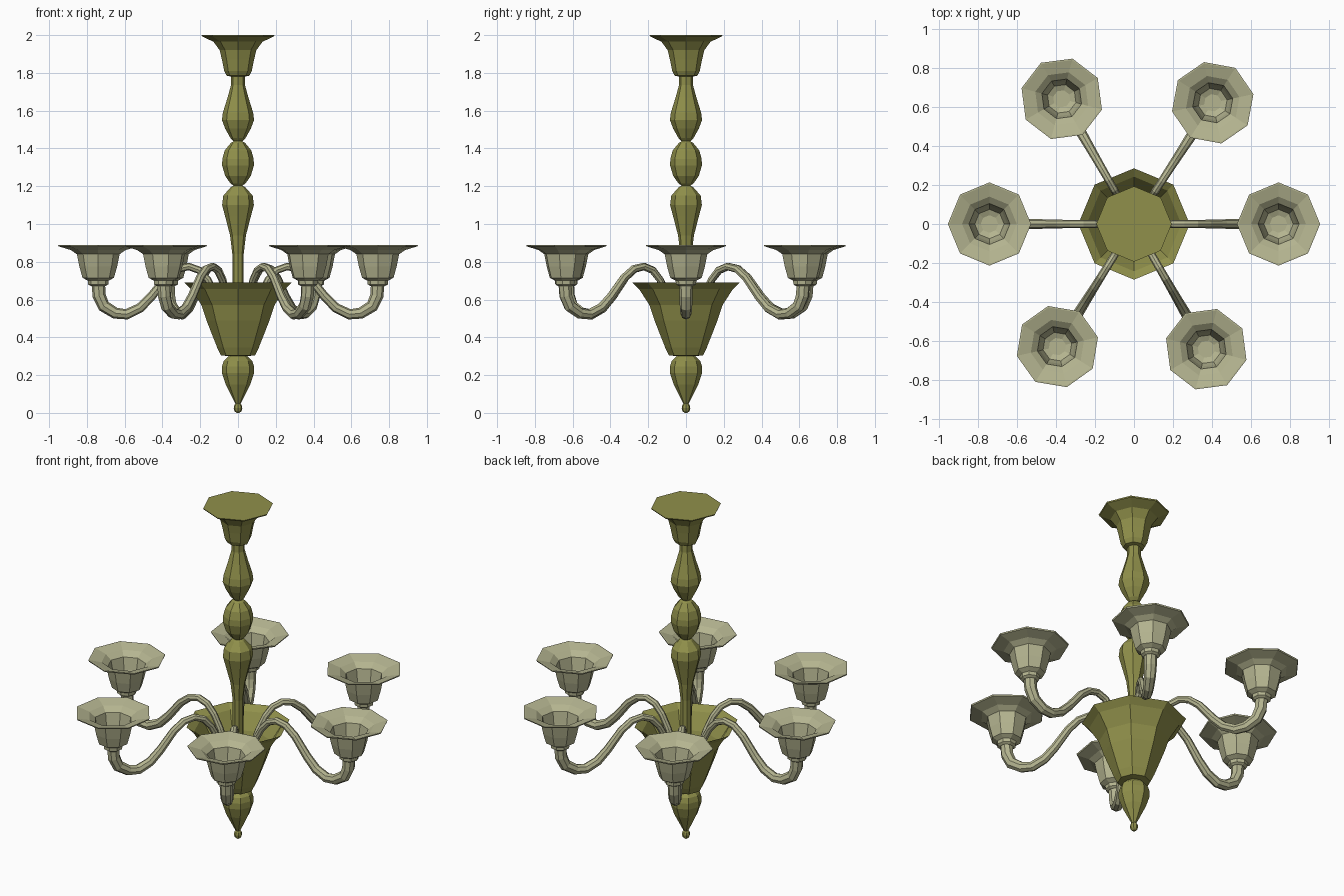
import bpy, bmesh, math
from mathutils import Vector

if "Cube" in bpy.data.objects:
    bpy.data.objects.remove(bpy.data.objects["Cube"])

SIDES = 8


def material(name, col):
    m = bpy.data.materials.new(name)
    m.diffuse_color = (*col, 1)
    m.use_nodes = True
    m.node_tree.nodes["Principled BSDF"].inputs["Base Color"].default_value = m.diffuse_color
    return m


olive = material("olive_glass", (0.28, 0.28, 0.07))
pale = material("pale_glass", (0.46, 0.46, 0.28))


def loft(name, rings, mat):
    """Skin a list of vertex rings and cap both ends."""
    bm = bmesh.new()
    vs = [[bm.verts.new(p) for p in ring] for ring in rings]
    for a, b in zip(vs, vs[1:]):
        for i in range(SIDES):
            j = (i + 1) % SIDES
            bm.faces.new((a[i], a[j], b[j], b[i]))
    bm.faces.new(vs[0][::-1])
    bm.faces.new(vs[-1])
    bmesh.ops.recalc_face_normals(bm, faces=bm.faces)
    me = bpy.data.meshes.new(name)
    bm.to_mesh(me)
    bm.free()
    me.materials.append(mat)
    ob = bpy.data.objects.new(name, me)
    bpy.context.collection.objects.link(ob)
    return ob


def lathe(name, profile, mat, cx=0):
    """Eight-sided turned part from (radius, z) points."""
    ang = [2 * math.pi * i / SIDES for i in range(SIDES)]
    return loft(name, [[(cx + r * math.cos(a), r * math.sin(a), z) for a in ang]
                       for r, z in profile], mat)


def tube(name, path, mat):
    """Tapered tube through (x, z, radius) points in the xz plane."""
    rings = []
    for i, (x, z, r) in enumerate(path):
        a, b = path[max(i - 1, 0)], path[min(i + 1, len(path) - 1)]
        t = Vector((b[0] - a[0], 0, b[1] - a[1])).normalized()
        n = Vector((-t.z, 0, t.x))
        rings.append([Vector((x, 0, z)) + r * (math.cos(k * math.tau / SIDES) * n
                      + math.sin(k * math.tau / SIDES) * Vector((0, 1, 0)))
                      for k in range(SIDES)])
    return loft(name, rings, mat)


# Ceiling canopy
lathe("ceiling_canopy", [(.035, 1.78), (.06, 1.785), (.073, 1.81), (.085, 1.87), (.097, 1.92),
                         (.13, 1.965), (.19, 1.993), (.193, 2.0)], olive)

# Turned stem sections
lathe("stem_upper", [(.02, 1.435), (.04, 1.455), (.068, 1.505), (.085, 1.55), (.08, 1.59),
                     (.055, 1.67), (.037, 1.735), (.037, 1.79)], olive)
lathe("stem_ball", [(.02, 1.20), (.04, 1.215), (.068, 1.255), (.084, 1.31), (.083, 1.345),
                    (.07, 1.39), (.037, 1.43), (.02, 1.44)], olive)
lathe("stem_lower", [(.03, .31), (.03, .84), (.042, .94), (.068, 1.04), (.084, 1.10),
                     (.078, 1.15), (.038, 1.195), (.02, 1.205)], olive)

# Open central bowl: outer wall then inner wall
lathe("bowl", [(.05, .30), (.09, .305), (.11, .345), (.167, .49), (.193, .57), (.248, .655),
               (.285, .69), (.242, .662), (.184, .57), (.157, .49), (.10, .35), (.05, .33)], olive)

# Bottom finial
lathe("finial_bulb", [(.012, .045), (.025, .07), (.065, .15), (.085, .21), (.085, .245),
                      (.076, .275), (.05, .30)], olive)
lathe("finial_tip", [(.008, 0), (.019, .01), (.023, .025), (.019, .042), (.008, .052)], olive)

# Arm and cup, built along +x and repeated around the stem
arm = tube("arm", [(.09, .55, .019), (.12, .63, .019), (.16, .705, .019), (.205, .755, .02),
                   (.26, .775, .02), (.32, .762, .021), (.38, .715, .022), (.46, .615, .024),
                   (.52, .555, .026), (.59, .522, .028), (.65, .528, .030), (.71, .565, .033),
                   (.735, .62, .035), (.74, .69, .036)], pale)
cup = lathe("cup", [(.04, .672), (.053, .68), (.055, .70), (.083, .715), (.10, .775),
                    (.113, .84), (.145, .862), (.21, .882), (.213, .89), (.205, .89),
                    (.14, .872), (.105, .845), (.092, .775), (.075, .722), (.045, .71)],
            pale, .74)
for n, deg in enumerate((0, 57, 120, 180, 238, 300)):
    for src in (arm, cup):
        ob = src if n == 0 else src.copy()
        if n:
            bpy.context.collection.objects.link(ob)
        ob.name = f"{src.data.name}_{n + 1}"
        ob.rotation_euler.z = math.radians(deg)
